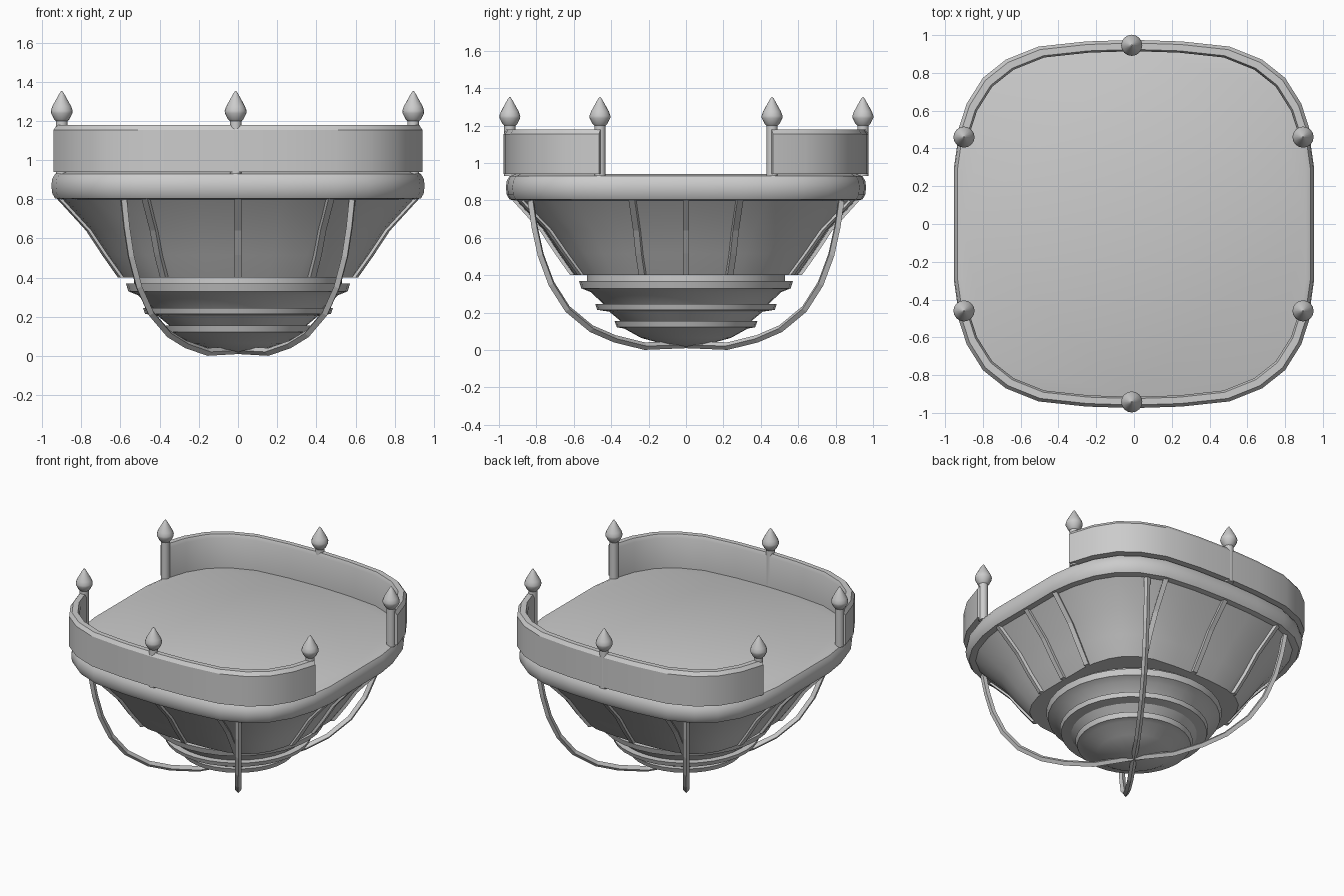
import bpy, bmesh
from math import sin, cos, pi, atan2, hypot, radians
from mathutils import Vector

if "Cube" in bpy.data.objects:
    bpy.data.objects.remove(bpy.data.objects["Cube"])

# rounded-square plan of the platform (one quarter, mirrored)
QUARTER = [(.953, 0), (.953, .3), (.93, .46), (.875, .63), (.79, .765),
           (.67, .86), (.5, .928), (.25, .955), (0, .963)]
OUTLINE = (QUARTER + [(-x, y) for x, y in QUARTER[-2::-1]]
           + [(-x, -y) for x, y in QUARTER[1:]] + [(x, -y) for x, y in QUARTER[-2:0:-1]])


def loft(name, rings, ring_closed=True, path_closed=False, smooth=None):
    """Skin a list of equal-length vertex rings and cap the ends."""
    bm = bmesh.new()
    vs = [[bm.verts.new(p) for p in r] for r in rings]
    n, m = len(rings[0]), len(rings)
    for i in range(m if path_closed else m - 1):
        a, b = vs[i], vs[(i + 1) % m]
        for j in range(n if ring_closed else n - 1):
            k = (j + 1) % n
            bm.faces.new((a[j], a[k], b[k], b[j]))
    if not path_closed:
        bm.faces.new(vs[0])
        bm.faces.new(vs[-1])
    bmesh.ops.recalc_face_normals(bm, faces=bm.faces)
    me = bpy.data.meshes.new(name)
    bm.to_mesh(me)
    bm.free()
    ob = bpy.data.objects.new(name, me)
    bpy.context.collection.objects.link(ob)
    if smooth:
        bpy.ops.object.select_all(action='DESELECT')
        ob.select_set(True)
        bpy.context.view_layer.objects.active = ob
        bpy.ops.object.shade_smooth_by_angle(angle=radians(smooth))
    return ob


def plan(profile):
    return [[(x * s, y * s, z) for x, y in OUTLINE] for s, z in profile]


def lathe(name, profile, sides, cx=0, cy=0, smooth=None):
    rings = [[(cx + r * cos(2 * pi * i / sides), cy + r * sin(2 * pi * i / sides), z)
              for i in range(sides)] for r, z in profile]
    return loft(name, rings, smooth=smooth)


def outline_radius(ang):
    """Distance from the centre to the plan outline in a direction."""
    d = Vector((cos(ang), sin(ang)))
    for i, p in enumerate(OUTLINE):
        p, q = Vector(p), Vector(OUTLINE[(i + 1) % len(OUTLINE)])
        e = q - p
        den = d.x * e.y - d.y * e.x
        if abs(den) > 1e-9:
            t = (p.x * e.y - p.y * e.x) / den
            u = (p.x * d.y - p.y * d.x) / den
            if t > 0 and -1e-6 <= u <= 1 + 1e-6:
                return t
    return .95


# platform rim and deck
loft("platform_rim", plan([(.95, .80), (.98, .805), (.995, .83), (1, .87), (.995, .905),
                           (.98, .93), (.955, .94)]), smooth=35)

# tapering under-body
BODY = [(.95, .81), (.79, .64), (.705, .515), (.62, .40)]
loft("under_body", plan(BODY), smooth=20)

# stepped round base
lathe("stepped_base", [(.53, .41), (.53, .37), (.572, .37), (.56, .33), (.51, .31), (.44, .245),
                       (.485, .245), (.475, .215), (.41, .205), (.35, .155), (.382, .155),
                       (.37, .122), (.33, .115), (.24, .065), (.13, .035), (.02, .02)],
      32, smooth=30)

# ribs on the under-body, each given as plan angle at top and bottom
RIBS = [(0, 0), (17.5, 21.4), (-17.5, -21.4), (62, 56), (90, 90), (118, 124)]
RIBS += [(a + 180, b + 180) for a, b in RIBS]
for n, (a0, a1) in enumerate(RIBS):
    rings = []
    for s, z in BODY:
        t = (.81 - z) / .41
        a = radians(a0 + (a1 - a0) * t)
        r = outline_radius(a) * s
        d = Vector((cos(a), sin(a), 0))
        side = Vector((-d.y, d.x, 0)) * .017
        c = d * r + Vector((0, 0, z))
        lo, hi = c - d * .02, c + d * .022
        rings.append([lo - side, hi - side, hi + side, lo + side])
    loft("under_rib_%d" % n, rings)

# two crossing diagonal hoops beneath
HALF = [(-1.015, .80), (-.99, .66), (-.95, .51), (-.88, .355), (-.775, .22), (-.62, .115),
        (-.465, .06), (-.27, .021)]
PATH = HALF + [(0, .03)] + [(-r, z) for r, z in HALF[::-1]]
for n, sgn in enumerate((1, -1)):
    d = Vector((.575 * sgn, .818, 0))
    side = Vector((-d.y, d.x, 0)) * .02
    pts = [d * r + Vector((0, 0, z)) for r, z in PATH]
    rings = []
    for i, p in enumerate(pts):
        t = (pts[min(i + 1, len(pts) - 1)] - pts[max(i - 1, 0)]).normalized()
        nrm = t.cross(side).normalized() * .02
        rings.append([p + side, p + nrm, p - side, p - nrm])
    loft("hoop_%d" % n, rings)

# front and back railings following the plan
RAIL = [(1.012, .94), (1.012, 1.155), (.995, 1.18), (.96, 1.18), (.95, 1.155), (.95, .94)]
arc = [p for p in OUTLINE if p[1] > .4]
for name, sgn in (("back_railing", 1), ("front_railing", -1)):
    loft(name, [[(x * s, sgn * y * s, z) for s, z in RAIL] for x, y in arc], smooth=25)

# posts with pointed finials
for n, (x, y) in enumerate([(.895, .46), (.895, -.46), (-.9, .46), (-.9, -.46),
                            (-.012, .946), (-.012, -.942)]):
    lathe("post_%d" % n, [(.03, .93), (.03, 1.2), (.04, 1.21), (.055, 1.24), (.056, 1.252),
                          (.048, 1.275), (.012, 1.34), (.003, 1.352)], 16, x, y, smooth=35)
